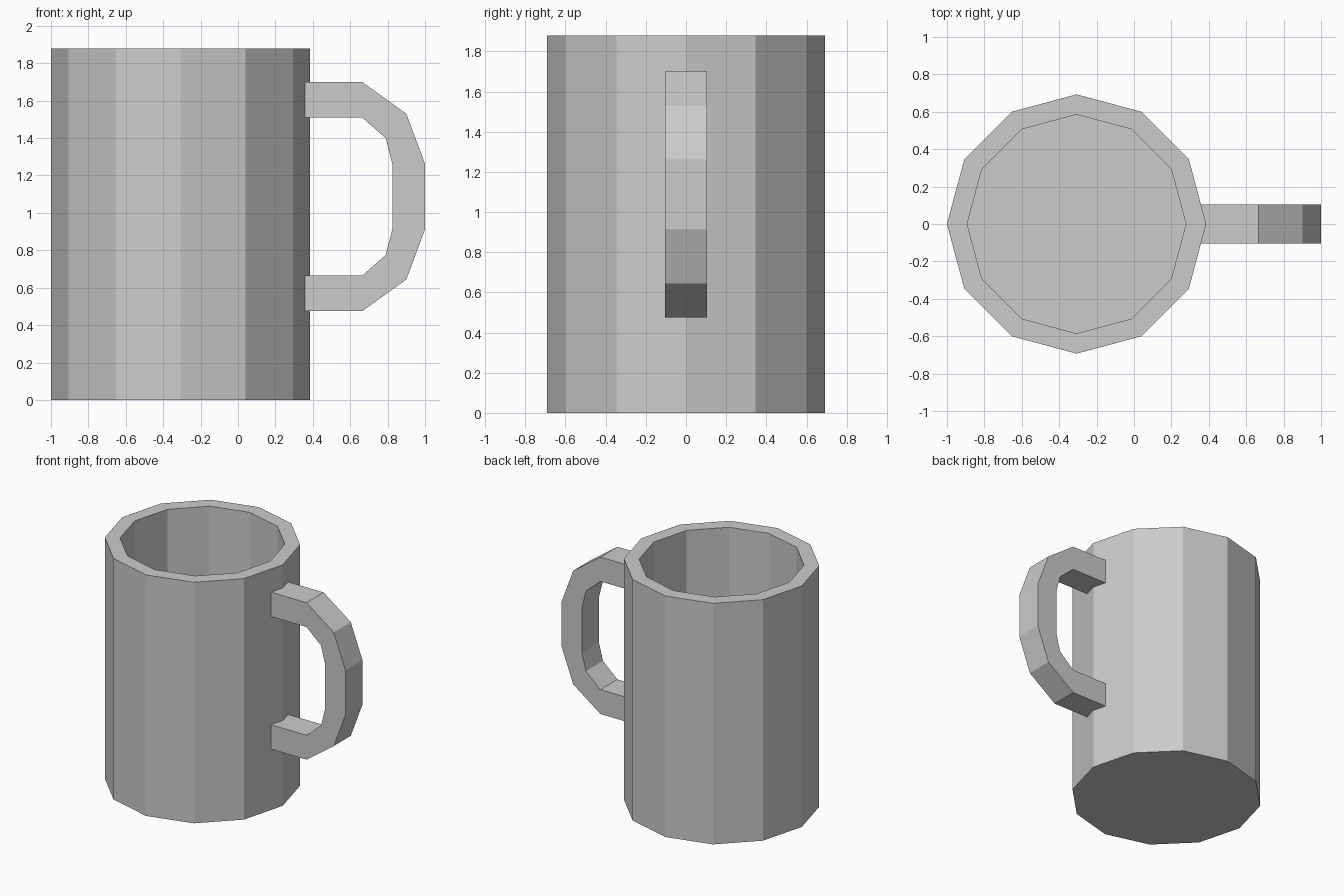
import bpy, bmesh
from math import cos, sin, tau

if "Cube" in bpy.data.objects:
    bpy.data.objects.remove(bpy.data.objects["Cube"], do_unlink=True)

GREY = (0.6, 0.6, 0.6, 1)
grey = bpy.data.materials.new("plain grey")
grey.use_nodes = True
grey.diffuse_color = GREY
grey.node_tree.nodes["Principled BSDF"].inputs["Base Color"].default_value = GREY


def finish(bm, name):
    bmesh.ops.recalc_face_normals(bm, faces=bm.faces)
    mesh = bpy.data.meshes.new(name)
    bm.to_mesh(mesh)
    bm.free()
    mesh.materials.append(grey)
    obj = bpy.data.objects.new(name, mesh)
    bpy.context.collection.objects.link(obj)
    return obj


def bridge(bm, a, b):
    for i in range(len(a)):
        j = (i + 1) % len(a)
        bm.faces.new((a[i], a[j], b[j], b[i]))


# Cup: outer wall, rim, inner wall and floor from stacked rings
SIDES, CUP_X, OUTER, INNER, HEIGHT, FLOOR = 12, -0.307, 0.693, 0.585, 1.88, 0.11
bm = bmesh.new()
rings = []
for radius, z in ((OUTER, 0), (OUTER, HEIGHT), (INNER, HEIGHT), (INNER, FLOOR)):
    rings.append([bm.verts.new((CUP_X + radius * cos(tau * i / SIDES),
                                radius * sin(tau * i / SIDES), z)) for i in range(SIDES)])
for lower, upper in zip(rings, rings[1:]):
    bridge(bm, lower, upper)
bm.faces.new(rings[0])
bm.faces.new(rings[-1])
finish(bm, "cup")

# Handle: upper half (x, outward height) mirrored about its middle height
MID, HALF_WIDTH = 1.087, 0.105
outer = [(0.33, 0.612), (0.665, 0.612), (0.90, 0.443), (1.0, 0.175)]
inner = [(0.33, 0.422), (0.665, 0.422), (0.79, 0.312), (0.825, 0.175)]


def mirrored(half):
    return half + [(x, -z) for x, z in reversed(half)]


bm = bmesh.new()
sections = []
for (xo, zo), (xi, zi) in zip(mirrored(outer), mirrored(inner)):
    sections.append([bm.verts.new((x, y, MID + z)) for x, y, z in (
        (xo, -HALF_WIDTH, zo), (xo, HALF_WIDTH, zo),
        (xi, HALF_WIDTH, zi), (xi, -HALF_WIDTH, zi))])
for a, b in zip(sections, sections[1:]):
    bridge(bm, a, b)
bm.faces.new(sections[0])
bm.faces.new(sections[-1])
finish(bm, "handle")
